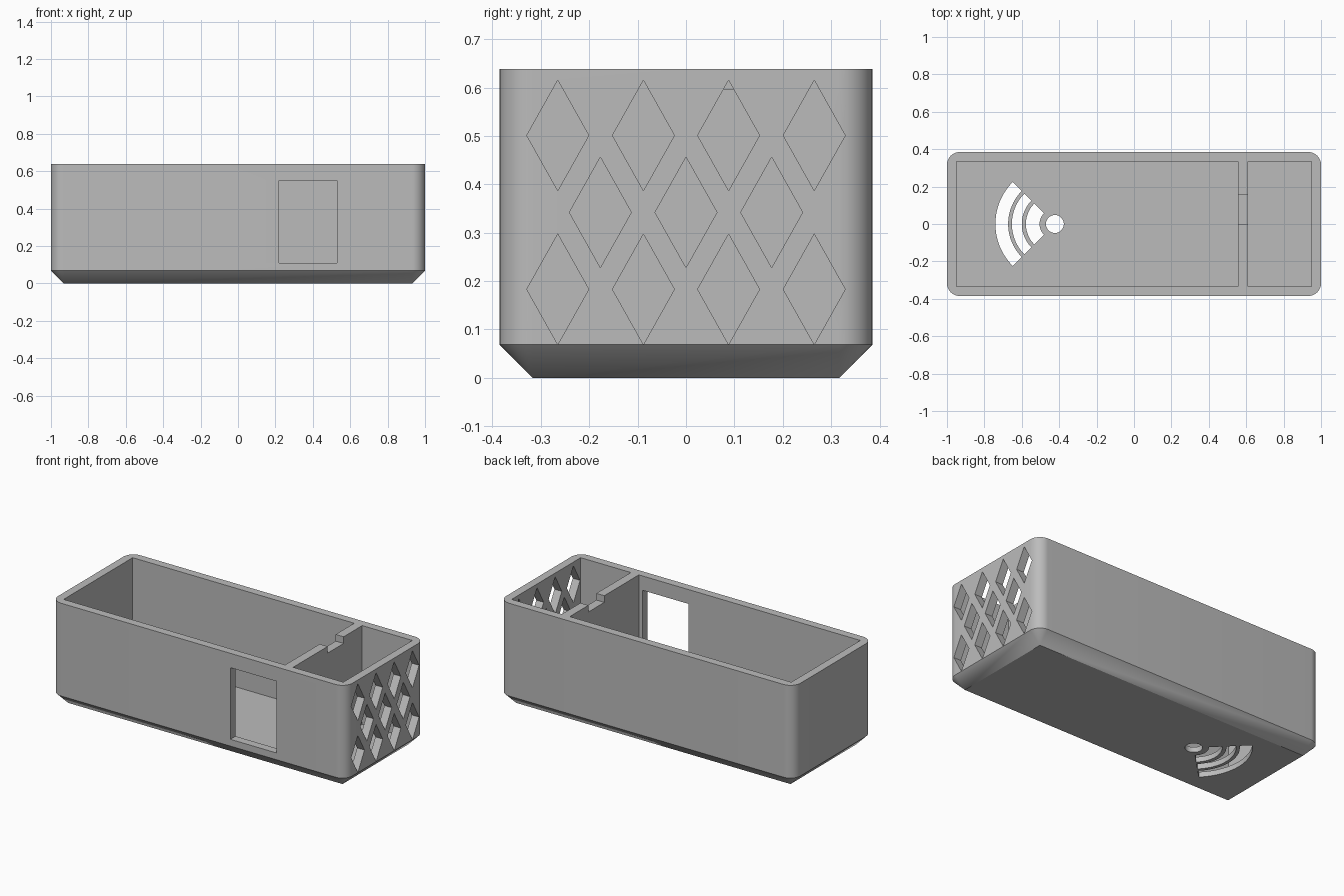
import bpy, bmesh, math
from mathutils import Vector

if "Cube" in bpy.data.objects:
    bpy.data.objects.remove(bpy.data.objects["Cube"])

HX, HY, H = 1.0, 0.385, 0.638      # outer half sizes and height
R = 0.0685                         # corner radius, also the base chamfer
IX, IY, FLOOR = 0.95, 0.335, 0.032  # cavity half sizes and floor level

grey = bpy.data.materials.new("light grey plastic")
grey.diffuse_color = (0.5, 0.5, 0.5, 1)
grey.use_nodes = True
grey.node_tree.nodes["Principled BSDF"].inputs["Base Color"].default_value = grey.diffuse_color


def make_object(name, bm):
    bmesh.ops.remove_doubles(bm, verts=bm.verts, dist=1e-5)
    bmesh.ops.recalc_face_normals(bm, faces=bm.faces)
    mesh = bpy.data.meshes.new(name)
    bm.to_mesh(mesh)
    bm.free()
    mesh.materials.append(grey)
    obj = bpy.data.objects.new(name, mesh)
    bpy.context.collection.objects.link(obj)
    return obj


def add_prism(bm, points, axis, lo, hi):
    """Extrude a 2D outline along x, y or z."""
    def place(p, d):
        return Vector({"x": (d, p[0], p[1]), "y": (p[0], d, p[1]), "z": (p[0], p[1], d)}[axis])
    a = [bm.verts.new(place(p, lo)) for p in points]
    b = [bm.verts.new(place(p, hi)) for p in points]
    bm.faces.new(a[::-1])
    bm.faces.new(b)
    n = len(points)
    for i in range(n):
        j = (i + 1) % n
        bm.faces.new((a[i], a[j], b[j], b[i]))


def rect(x0, x1, y0, y1):
    return [(x0, y0), (x1, y0), (x1, y1), (x0, y1)]


def arc(cx, cy, r, a0, a1, n):
    return [(cx + r * math.cos(a0 + (a1 - a0) * i / n),
             cy + r * math.sin(a0 + (a1 - a0) * i / n)) for i in range(n + 1)]


def cut(target, name, prisms):
    """Subtract a group of prisms that do not overlap each other."""
    bm = bmesh.new()
    for p in prisms:
        add_prism(bm, *p)
    cutter = make_object(name, bm)
    cutter.hide_render = True
    mod = target.modifiers.new(name, "BOOLEAN")
    mod.operation, mod.solver, mod.object = "DIFFERENCE", "EXACT", cutter
    bpy.context.view_layer.objects.active = target
    bpy.ops.object.modifier_apply(modifier=mod.name)
    bpy.data.objects.remove(cutter)


# Outer body: rounded upright corners tapering to a sharp-cornered base
def outline(radius):
    pts = []
    for k, (sx, sy) in enumerate([(1, 1), (-1, 1), (-1, -1), (1, -1)]):
        pts += arc(sx * (HX - R), sy * (HY - R), radius, k * math.pi / 2, (k + 1) * math.pi / 2, 12)
    return pts


bm = bmesh.new()
rings = [[bm.verts.new((x, y, z)) for x, y in outline(r)] for r, z in ((R, R), (R, H))]
base = [bm.verts.new((sx * (HX - R), sy * (HY - R), 0)) for sx, sy in [(1, 1), (-1, 1), (-1, -1), (1, -1)]]
n = len(rings[0])
for i in range(n):
    j = (i + 1) % n
    bm.faces.new((rings[0][i], rings[0][j], rings[1][j], rings[1][i]))
    c, d = base[i // 13], base[j // 13]
    bm.faces.new((rings[0][j], rings[0][i], c) if c is d else (rings[0][j], rings[0][i], c, d))
bm.faces.new(rings[1])
bm.faces.new(base[::-1])
case = make_object("case_body", bm)

# Two compartments, leaving the divider wall between them
cut(case, "compartments", [(rect(-IX, 0.555, -IY, IY), "z", FLOOR, H + 0.1),
                           (rect(0.609, IX, -IY, IY), "z", FLOOR, H + 0.1)])

# Cable notch in the divider and display window in the front wall
cut(case, "cable_notch", [(rect(0.0, 0.155, 0.597, H + 0.1), "x", 0.53, 0.63)])
cut(case, "window", [(rect(0.218, 0.53, 0.11, 0.55), "y", -HY - 0.05, -IY + 0.03)])

# Diamond vents in the right wall
vents = []
for z, ys in ((0.183, (-0.265, -0.088, 0.088, 0.265)), (0.342, (-0.177, 0, 0.177)),
              (0.501, (-0.265, -0.088, 0.088, 0.265))):
    for y in ys:
        diamond = [(y - 0.064, z), (y, z - 0.114), (y + 0.064, z), (y, z + 0.114)]
        vents.append((diamond, "x", IX - 0.03, HX + 0.05))
cut(case, "diamond_vents", vents)

# Signal-shaped opening in the floor: a dot and three arcs
CX = -0.423
slots = [(arc(CX, 0, 0.048, 0, 2 * math.pi, 32)[:-1], "z", -0.05, 0.1)]
for r0, r1 in ((0.082, 0.155), (0.177, 0.23), (0.25, 0.318)):
    a0, a1 = math.radians(135), math.radians(225)
    slots.append((arc(CX, 0, r1, a0, a1, 20) + arc(CX, 0, r0, a1, a0, 20), "z", -0.05, 0.1))
cut(case, "signal_slots", slots)

# Smooth the rounded corners, keep real edges sharp
bpy.ops.object.select_all(action="DESELECT")
case.select_set(True)
bpy.context.view_layer.objects.active = case
bpy.ops.object.shade_smooth_by_angle(angle=math.radians(30))
